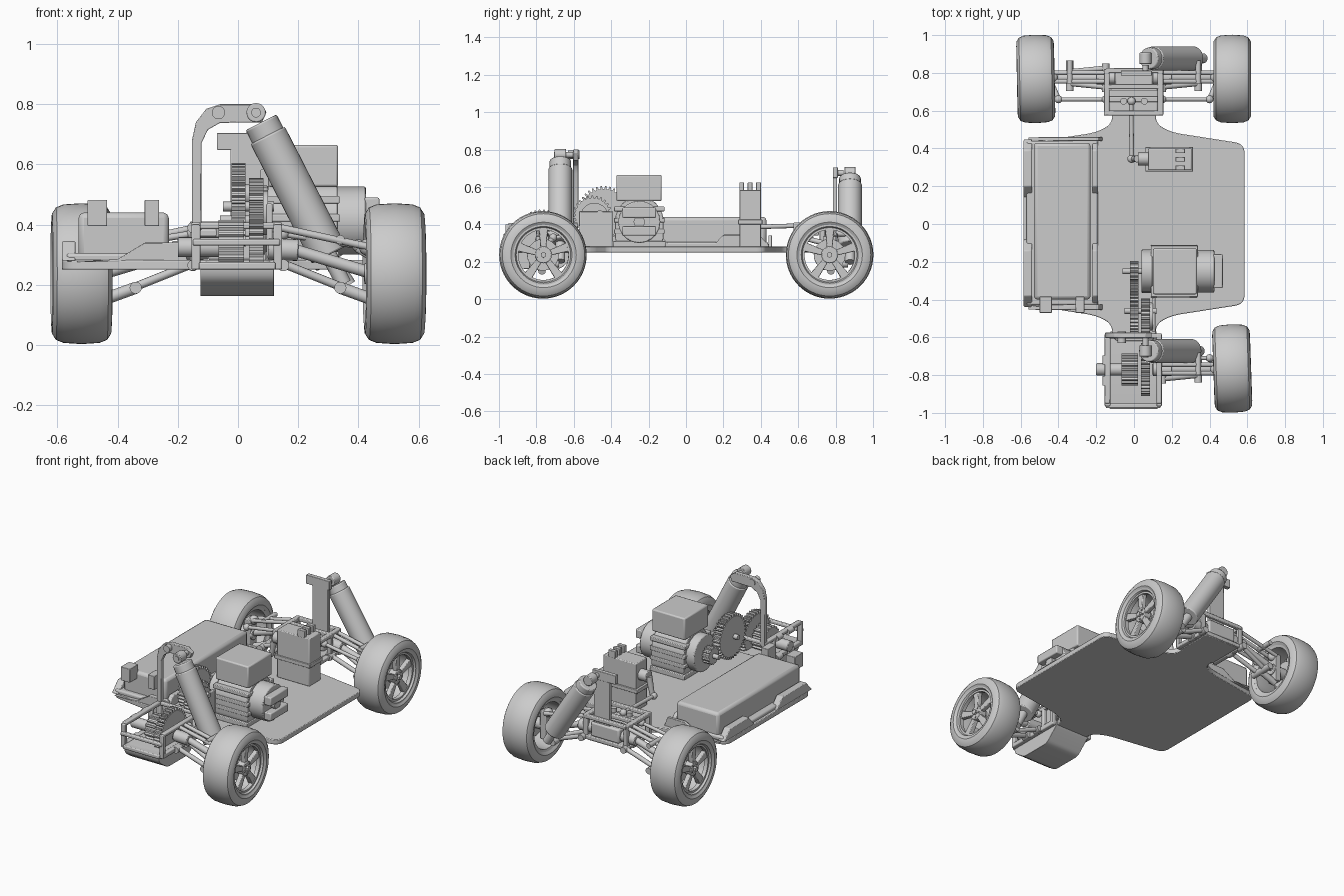
import bpy, bmesh, math
from mathutils import Vector, Matrix

if "Cube" in bpy.data.objects:
    bpy.data.objects.remove(bpy.data.objects["Cube"], do_unlink=True)

grey = bpy.data.materials.new("neutral_grey")
grey.use_nodes = True
GREY = (0.6, 0.6, 0.6, 1)
grey.diffuse_color = GREY
grey.node_tree.nodes["Principled BSDF"].inputs["Base Color"].default_value = GREY
parts = []


def finish(name, bm, bevel=0, segments=2):
    bmesh.ops.recalc_face_normals(bm, faces=bm.faces)
    mesh = bpy.data.meshes.new(name)
    bm.to_mesh(mesh)
    bm.free()
    mesh.materials.append(grey)
    ob = bpy.data.objects.new(name, mesh)
    bpy.context.collection.objects.link(ob)
    if bevel:
        mod = ob.modifiers.new("rounded_edges", "BEVEL")
        mod.width, mod.segments, mod.limit_method = bevel, segments, "ANGLE"
    parts.append(ob)
    return ob


def box(name, x, y, z, bevel=0.004):
    bm = bmesh.new()
    bmesh.ops.create_cube(bm, size=1)
    for v in bm.verts:
        v.co = [r[0] + (c + 0.5) * (r[1] - r[0]) for c, r in zip(v.co, (x, y, z))]
    return finish(name, bm, bevel)


def rod(name, a, b, r, r2=None, sides=20, bevel=0):
    a, b = Vector(a), Vector(b)
    bm = bmesh.new()
    turn = (b - a).to_track_quat("Z", "Y").to_matrix().to_4x4()
    bmesh.ops.create_cone(bm, cap_ends=True, segments=sides, radius1=r,
                          radius2=r if r2 is None else r2, depth=(b - a).length,
                          matrix=Matrix.Translation((a + b) / 2) @ turn)
    return finish(name, bm, bevel)


def ball(name, at, r):
    bm = bmesh.new()
    bmesh.ops.create_uvsphere(bm, u_segments=16, v_segments=10, radius=r,
                              matrix=Matrix.Translation(at))
    finish(name, bm)


def prism(name, pts, axis, lo, hi, bevel=0, segments=2):
    place = {"x": lambda u, v, t: (t, u, v), "y": lambda u, v, t: (u, t, v),
             "z": lambda u, v, t: (u, v, t)}[axis]
    bm = bmesh.new()
    face = bm.faces.new([bm.verts.new(place(u, v, lo)) for u, v in pts])
    out = bmesh.ops.extrude_face_region(bm, geom=[face])
    shift = Vector(place(0, 0, hi - lo))
    bmesh.ops.translate(bm, vec=shift, verts=[e for e in out["geom"] if isinstance(e, bmesh.types.BMVert)])
    return finish(name, bm, bevel, segments)


def rounded(pts, radius, steps=6):
    """Replace every corner of an outline by a soft curve."""
    out = []
    for i, p in enumerate(pts):
        p, a, b = Vector(p), Vector(pts[i - 1]), Vector(pts[(i + 1) % len(pts)])
        s = p + (a - p).normalized() * min(radius, (a - p).length * 0.48)
        e = p + (b - p).normalized() * min(radius, (b - p).length * 0.48)
        for k in range(steps + 1):
            t = k / steps
            out.append(tuple(s * (1 - t) ** 2 + p * 2 * t * (1 - t) + e * t * t))
    return out


def gear(name, y, z, r, x0, x1, teeth):
    pts = []
    for i in range(teeth):
        for f, k in ((0, 0.88), (0.25, 0.88), (0.4, 1), (0.7, 1), (0.85, 0.88)):
            a = math.tau * (i + f) / teeth
            pts.append((y + r * k * math.cos(a), z + r * k * math.sin(a)))
    prism(name, pts, "x", x0, x1)


def lathe(name, profile, steps=56):
    bm = bmesh.new()
    rings = [[bm.verts.new((x, r * math.cos(math.tau * i / steps), r * math.sin(math.tau * i / steps)))
              for x, r in profile] for i in range(steps)]
    n = len(profile)
    for i in range(steps):
        a, b = rings[i], rings[(i + 1) % steps]
        for j in range(n):
            bm.faces.new((a[j], a[(j + 1) % n], b[(j + 1) % n], b[j]))
    return finish(name, bm)


# Wheels: tyre, rim, five spokes and hub, facing outward on the given side
def wheel(name, side, y, toe=0):
    start = len(parts)
    lathe(name + "_tyre", [(0.09, 0.158), (0.1, 0.175), (0.098, 0.2), (0.085, 0.22), (0.06, 0.23),
                           (0, 0.234), (-0.06, 0.23), (-0.085, 0.22), (-0.098, 0.2), (-0.1, 0.175), (-0.09, 0.158)])
    lathe(name + "_rim", [(0.092, 0.166), (0.092, 0.152), (0.075, 0.143), (-0.085, 0.143), (-0.092, 0.166)])
    lathe(name + "_rim_step", [(0.08, 0.146), (0.08, 0.134), (0.055, 0.134), (0.055, 0.146)])
    for i in range(5):
        spoke = prism(name + "_spoke", [(-0.014, 0.025), (-0.024, 0.14), (0.024, 0.14), (0.014, 0.025)],
                      "x", 0.045, 0.075, 0.004)
        spoke.data.transform(Matrix.Rotation(math.tau * i / 5, 4, "X"))
        a = math.tau * (i + 0.5) / 5
        c = Vector((0, math.sin(a), math.cos(a))) * 0.03
        rod(name + "_bolt", c + Vector((0.07, 0, 0)), c + Vector((0.083, 0, 0)), 0.006, sides=8)
    rod(name + "_hub", (0.03, 0, 0), (0.078, 0, 0), 0.045, bevel=0.004)
    rod(name + "_axle_nut", (0.07, 0, 0), (0.092, 0, 0), 0.016, sides=6)
    rod(name + "_brake_disc", (0, 0, 0), (0.015, 0, 0), 0.085)
    rod(name + "_carrier", (-0.1, 0, 0), (0.04, 0, 0), 0.035, bevel=0.004)
    box(name + "_knuckle", (-0.09, -0.05), (-0.035, 0.035), (-0.08, 0.1))
    place = Matrix.Translation((side * 0.52, y, 0.237)) @ Matrix.Rotation(toe, 4, "Z")
    if side < 0:
        place = place @ Matrix.Rotation(math.pi, 4, "Z")
    for ob in parts[start:]:
        ob.data.transform(place)


wheel("front_wheel", 1, -0.765, 0.035)
wheel("rear_wheel_a", 1, 0.768)
wheel("rear_wheel_b", -1, 0.768, 0.02)


# Suspension arms, half shaft and links of one corner
def corner(name, side, y, inward):
    def p(x, dy, z):
        return (side * x, y + dy, z)
    for dy in (-0.05, 0.05):
        rod(name + "_lower_arm", p(0.15, dy, 0.27), p(0.35, dy * 0.6, 0.19), 0.014, sides=12)
        rod(name + "_lower_pivot", p(0.15, dy - 0.025, 0.265), p(0.15, dy + 0.025, 0.265), 0.02)
    rod(name + "_lower_arm_end", p(0.34, 0, 0.19), p(0.45, 0, 0.15), 0.02)
    rod(name + "_lower_pin", p(0.34, -0.07, 0.19), p(0.34, 0.09, 0.19), 0.02)
    for dy in (-0.02, 0.025):
        rod(name + "_upper_arm", p(0.14, dy, 0.39), p(0.44, dy, 0.325), 0.012, sides=12)
    rod(name + "_upper_pin", p(0.34, -0.03, 0.35), p(0.34, 0.09, 0.35), 0.015)
    ball(name + "_upper_joint", p(0.43, 0, 0.325), 0.028)
    rod(name + "_shaft_cup", p(0.1, 0, 0.32), p(0.2, 0, 0.315), 0.036, bevel=0.004)
    rod(name + "_half_shaft", p(0.19, 0, 0.315), p(0.45, 0, 0.237), 0.02)
    rod(name + "_track_rod", p(0.15, inward, 0.37), p(0.4, inward, 0.33), 0.011, sides=12)
    for x, z in ((0.15, 0.37), (0.4, 0.33)):
        ball(name + "_track_joint", p(x, inward, z), 0.021)
    rod(name + "_steer_lever", p(0.4, inward, 0.32), p(0.45, 0, 0.29), 0.014)


corner("front", 1, -0.77, 0.06)
corner("rear_a", 1, 0.775, -0.115)
corner("rear_b", -1, 0.775, -0.115)
rod("front_stub_cup", (-0.2, -0.77, 0.325), (-0.05, -0.77, 0.325), 0.033, bevel=0.004)
for z in (0.265, 0.39):
    for y in (-0.83, -0.72):
        rod("front_empty_pivot", (-0.15, y - 0.025, z), (-0.15, y + 0.025, z), 0.018)

# Chassis plate with a neck at each end
half = [(0.115, 0.62), (0.115, 0.53), (0.2, 0.485), (0.585, 0.425)]
side_a = half + [(x, -y) for x, y in reversed(half)]
outline = side_a + [(-x, y) for x, y in reversed(side_a)]
prism("chassis_plate", rounded(outline, 0.05), "z", 0.25, 0.282, 0.004)

# Battery and its tray
box("battery", (-0.53, -0.23), (-0.4, 0.43), (0.28, 0.44), 0.018)
box("battery_tray", (-0.57, -0.19), (-0.43, 0.44), (0.275, 0.305), 0.01)
for x0, x1 in ((-0.585, -0.54), (-0.22, -0.19)):
    for y0, y1 in ((-0.44, -0.08), (0.14, 0.45)):
        prism("tray_rail", [(y0, 0.28), (y0 + 0.06, 0.345), (y1 - 0.06, 0.345), (y1, 0.28)], "x", x0, x1, 0.005)
for y0, y1 in ((-0.455, -0.425), (0.44, 0.46)):
    prism("tray_end", [(-0.56, 0.275), (-0.4, 0.285), (-0.31, 0.34), (-0.19, 0.34), (-0.165, 0.275)],
          "y", y0, y1, 0.003)
for x0, x1 in ((-0.5, -0.435), (-0.31, -0.262)):
    box("battery_clip", (x0, x1), (-0.47, -0.385), (0.395, 0.482), 0.003)

# Motor with stepped housing, square head and end cylinder
box("motor_base", (0.09, 0.335), (-0.39, -0.11), (0.28, 0.31))
body = [(-0.38, 0.3), (-0.38, 0.45), (-0.33, 0.53), (-0.17, 0.53), (-0.12, 0.45), (-0.12, 0.3)]
prism("motor_body", rounded(body, 0.03, 3), "x", 0.1, 0.33, 0.004)
for z in (0.35, 0.41, 0.47):
    box("motor_band", (0.09, 0.338), (-0.385, -0.115), (z, z + 0.025))
box("motor_head", (0.1, 0.333), (-0.372, -0.13), (0.525, 0.665), 0.008)
rod("motor_front_drum", (0.04, -0.25, 0.415), (0.1, -0.25, 0.415), 0.115, bevel=0.006)
rod("motor_end_drum", (0.32, -0.25, 0.413), (0.425, -0.25, 0.413), 0.113, bevel=0.006)
for z0, z1 in ((0.34, 0.39), (0.435, 0.49)):
    box("motor_end_cap", (0.42, 0.47), (-0.34, -0.16), (z0, z1), 0.006)
rod("motor_end_shaft", (0.42, -0.25, 0.413), (0.455, -0.25, 0.413), 0.03)
rod("motor_shaft", (-0.06, -0.25, 0.415), (0.06, -0.25, 0.415), 0.015)

# Gear train
gear("pinion", -0.25, 0.415, 0.055, -0.022, 0.025, 14)
gear("spur_gear", -0.44, 0.465, 0.14, -0.022, 0.025, 36)
gear("idler_gear", -0.5, 0.45, 0.105, 0.037, 0.085, 26)
gear("final_gear", -0.77, 0.34, 0.14, 0.037, 0.085, 36)
gear("differential_gear", -0.77, 0.33, 0.085, -0.065, 0.02, 18)
rod("idler_disc", (0.08, -0.49, 0.44), (0.1, -0.49, 0.44), 0.075)
rod("gear_shaft", (-0.05, -0.46, 0.46), (0.12, -0.46, 0.46), 0.016)
box("gear_support", (0.095, 0.115), (-0.57, -0.39), (0.28, 0.47), 0.005)

# Front gear housing: sump below, open frame above
sump = [(-0.975, 0.275), (-0.965, 0.22), (-0.88, 0.162), (-0.67, 0.162), (-0.57, 0.255), (-0.57, 0.275)]
prism("gear_sump", rounded(sump, 0.025, 4), "x", -0.125, 0.12, 0.025, 4)
for x0, x1 in ((-0.155, -0.125), (0.118, 0.147)):
    box("frame_lower_rail", (x0, x1), (-0.965, -0.58), (0.25, 0.28), 0.006)
    box("frame_upper_rail", (x0, x1), (-0.95, -0.58), (0.385, 0.408), 0.006)
    for y in (-0.965, -0.69, -0.605):
        box("frame_post", (x0, x1), (y, y + 0.025), (0.255, 0.4), 0.005)
for y, z in ((-0.975, 0.33), (-0.605, 0.385), (-0.605, 0.26)):
    box("frame_cross_bar", (-0.15, 0.14), (y, y + 0.025), (z, z + 0.022), 0.006)
box("front_step", (-0.13, 0.125), (-0.98, -0.93), (0.25, 0.275), 0.006)

# Front shock tower: one curved leg reaching over to the shock mount
arch = [(-0.153, 0.38), (-0.153, 0.68), (-0.14, 0.74), (-0.105, 0.785), (-0.06, 0.8), (0.06, 0.8), (0.095, 0.775),
        (0.08, 0.74), (-0.06, 0.738), (-0.1, 0.715), (-0.122, 0.67), (-0.122, 0.38)]
prism("front_shock_tower", arch, "y", -0.603, -0.575, 0.003)
rod("tower_bolt", (-0.065, -0.63, 0.772), (-0.065, -0.57, 0.772), 0.022)

# Rear shock tower
box("rear_tower_stem", (-0.025, 0.085), (0.785, 0.808), (0.3, 0.66), 0.003)
box("rear_tower_bar", (-0.07, 0.095), (0.785, 0.812), (0.648, 0.705), 0.003)


# Shock absorbers
def shock(name, top, foot, mount_y):
    a, b = Vector(top), Vector(foot)
    def at(t):
        return a.lerp(b, t)
    rod(name + "_eye", (top[0], top[1] - 0.03, top[2]), (top[0], top[1] + 0.03, top[2]), 0.032, bevel=0.004)
    rod(name + "_mount_bolt", (top[0], top[1] - 0.035, top[2]), (top[0], mount_y, top[2]), 0.016)
    rod(name + "_cap", at(0.06), at(0.17), 0.058, bevel=0.006)
    rod(name + "_body", at(0.14), at(0.88), 0.064, sides=32, bevel=0.006)
    rod(name + "_plunger", at(0.85), at(1.06), 0.026)


shock("front_shock", (0.06, -0.672, 0.772), (0.335, -0.672, 0.235), -0.58)
shock("rear_shock", (0.06, 0.877, 0.675), (0.35, 0.877, 0.225), 0.8)

# Rear gear housing
box("rear_floor", (-0.125, 0.125), (0.58, 0.82), (0.25, 0.28))
box("rear_gear_block", (-0.1, 0.1), (0.72, 0.82), (0.28, 0.37), 0.01)
box("rear_top_plate", (-0.13, 0.125), (0.585, 0.71), (0.34, 0.36), 0.006)
for x0, x1 in ((-0.16, -0.13), (0.125, 0.155)):
    for z in (0.252, 0.385):
        box("rear_rail", (x0, x1), (0.575, 0.82), (z, z + 0.025), 0.005)
    for y in (0.575, 0.715, 0.795):
        box("rear_post", (x0, x1), (y, y + 0.025), (0.255, 0.41), 0.004)
for y, z in ((0.575, 0.385), (0.715, 0.385), (0.8, 0.385), (0.8, 0.255)):
    box("rear_cross_bar", (-0.15, 0.145), (y, y + 0.025), (z, z + 0.025), 0.005)
for x in (-0.055, 0.055):
    rod("rear_crank_post", (x, 0.65, 0.35), (x, 0.65, 0.41), 0.018)
box("steering_rack", (-0.15, 0.15), (0.645, 0.675), (0.36, 0.385), 0.006)

# Steering servo, horn and drag link
box("servo_body", (0.075, 0.305), (0.285, 0.4), (0.28, 0.585), 0.005)
box("servo_flange", (0.06, 0.312), (0.278, 0.408), (0.4, 0.425), 0.003)
for y in (0.285, 0.33, 0.375):
    box("servo_tab", (0.22, 0.27), (y, y + 0.025), (0.58, 0.625), 0.003)
rod("servo_output", (0.02, 0.345, 0.5), (0.08, 0.345, 0.5), 0.035, bevel=0.004)
rod("servo_horn", (0.02, 0.345, 0.5), (-0.005, 0.345, 0.38), 0.02, 0.014)
rod("drag_link", (-0.012, 0.345, 0.385), (-0.015, 0.65, 0.395), 0.012)
for y, z in ((0.345, 0.385), (0.65, 0.395)):
    ball("drag_link_joint", (-0.013, y, z), 0.022)

# Smooth curved faces, keep edges crisp
bpy.ops.object.select_all(action="DESELECT")
for ob in parts:
    ob.select_set(True)
bpy.context.view_layer.objects.active = parts[0]
bpy.ops.object.shade_smooth_by_angle(angle=math.radians(35))
